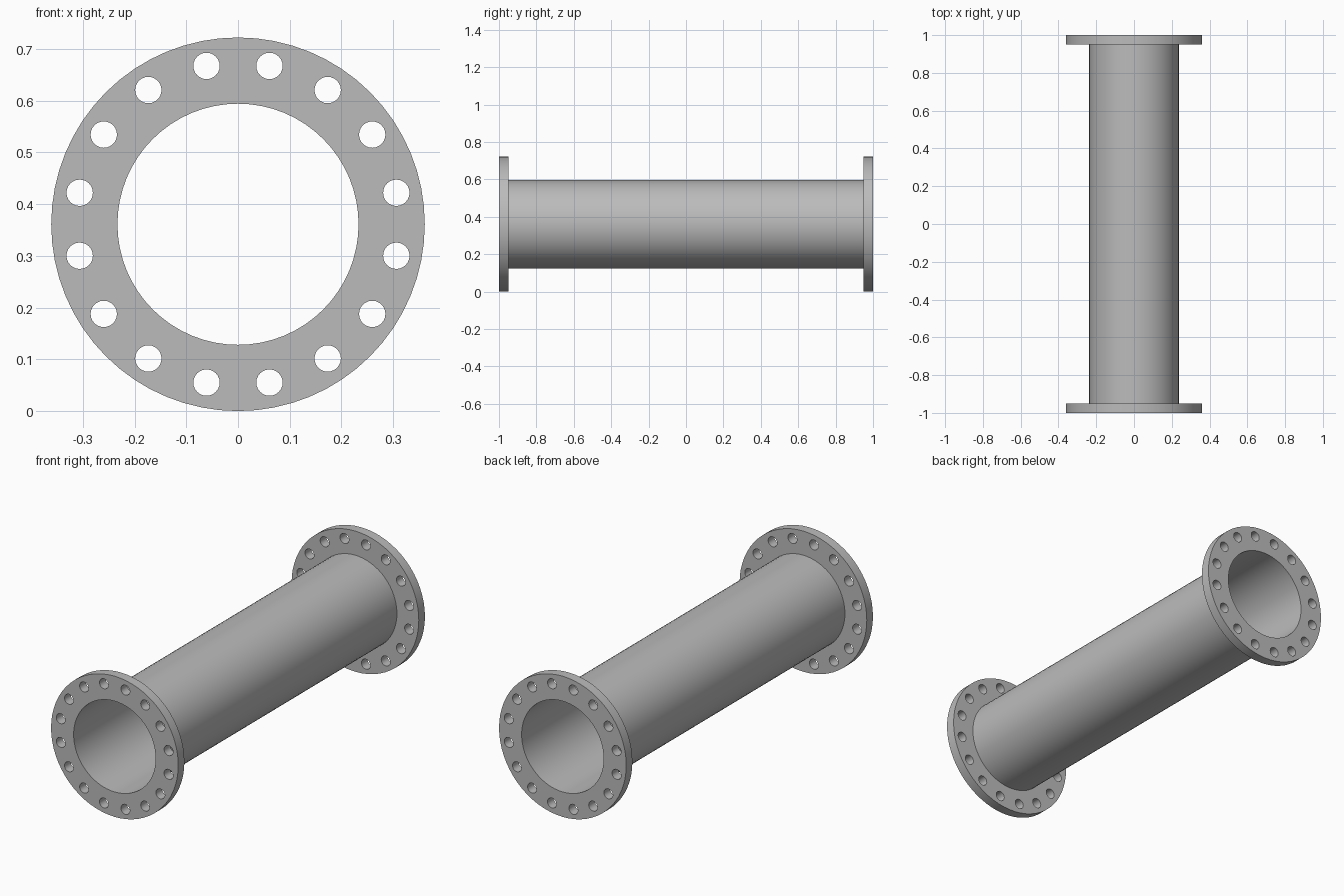
import bpy, bmesh
from math import sin, cos, pi, radians

cube = bpy.data.objects.get("Cube")
if cube:
    bpy.data.objects.remove(cube, do_unlink=True)

CENTRE_Z = 0.361
FLANGE_R = 0.361
BORE_R = 0.233
PIPE_R = 0.237
FLANGE_T = 0.05
BOLT_COUNT = 16
BOLT_RING_R = 0.312
BOLT_R = 0.0255

steel = bpy.data.materials.new("grey_steel")
steel.use_nodes = True
grey = (0.5, 0.5, 0.5, 1)
steel.diffuse_color = grey
bsdf = next(n for n in steel.node_tree.nodes if n.type == 'BSDF_PRINCIPLED')
bsdf.inputs["Base Color"].default_value = grey


def add_circle(curve, radius, sides, cx=0, cy=0):
    spline = curve.splines.new('POLY')
    spline.points.add(sides - 1)
    for i, point in enumerate(spline.points):
        a = 2 * pi * i / sides
        point.co = (cx + radius * cos(a), cy + radius * sin(a), 0, 1)
    spline.use_cyclic_u = True


def extruded_part(name, circles, y, length):
    """Filled outline with holes, extruded along the pipe axis."""
    curve = bpy.data.curves.new(name, 'CURVE')
    curve.dimensions = '2D'
    curve.fill_mode = 'BOTH'
    curve.extrude = length / 2
    for circle in circles:
        add_circle(curve, *circle)
    obj = bpy.data.objects.new(name, curve)
    bpy.context.collection.objects.link(obj)
    obj.location = (0, y, CENTRE_Z)
    obj.rotation_euler = (radians(90), 0, 0)

    bpy.ops.object.select_all(action='DESELECT')
    obj.select_set(True)
    bpy.context.view_layer.objects.active = obj
    bpy.ops.object.convert(target='MESH')
    obj = bpy.context.object
    obj.name = name

    # Weld caps to walls
    bm = bmesh.new()
    bm.from_mesh(obj.data)
    bmesh.ops.remove_doubles(bm, verts=bm.verts, dist=0.0001)
    bmesh.ops.recalc_face_normals(bm, faces=bm.faces)
    bm.to_mesh(obj.data)
    bm.free()
    obj.data.materials.clear()
    obj.data.materials.append(steel)
    bpy.ops.object.shade_smooth_by_angle(angle=radians(30))
    return obj


# Thin-walled pipe between the flanges
extruded_part("pipe", [(PIPE_R, 64), (BORE_R, 64)], 0, 2 - 2 * FLANGE_T)

# Bolt holes straddle the vertical centre line
flange = [(FLANGE_R, 64), (BORE_R, 64)]
for i in range(BOLT_COUNT):
    a = 2 * pi * (i + 0.5) / BOLT_COUNT
    flange.append((BOLT_R, 24, BOLT_RING_R * cos(a), BOLT_RING_R * sin(a)))

for name, side in (("front_flange", -1), ("back_flange", 1)):
    extruded_part(name, flange, side * (1 - FLANGE_T / 2), FLANGE_T)
